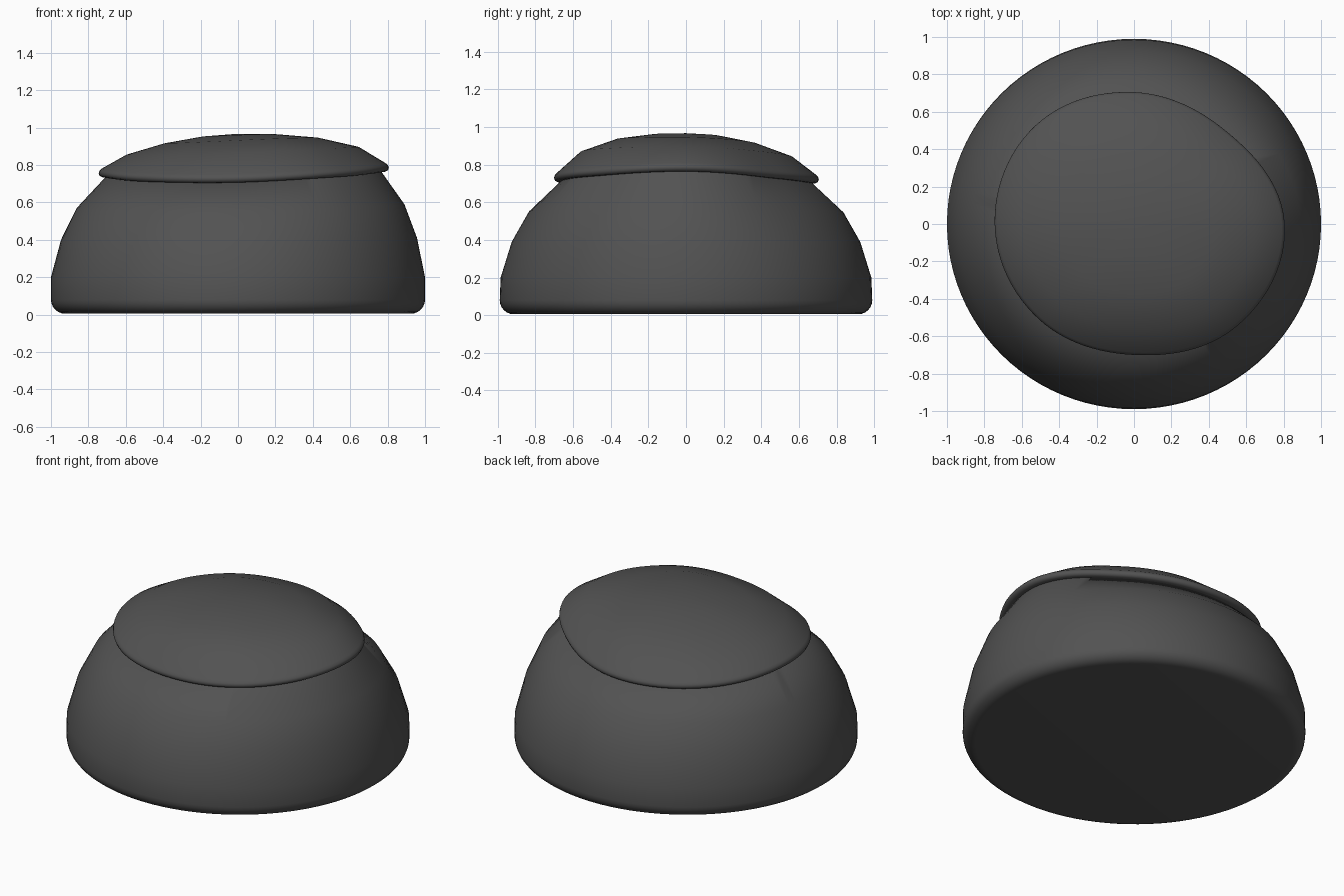
import bpy, math

if "Cube" in bpy.data.objects:
    bpy.data.objects.remove(bpy.data.objects["Cube"])

N = 96  # segments around

mat = bpy.data.materials.new("dark grey")
mat.diffuse_color = (0.085, 0.085, 0.085, 1)
mat.use_nodes = True
mat.node_tree.nodes["Principled BSDF"].inputs["Base Color"].default_value = mat.diffuse_color

# Lid rim radius and height every 45 degrees, starting at +x
RIM_R = [0.806, 0.70, 0.705, 0.745, 0.745, 0.72, 0.70, 0.775]
RIM_Z = [0.785, 0.748, 0.722, 0.738, 0.756, 0.732, 0.728, 0.757]


def around(vals, a):
    """Smooth periodic interpolation of the values around the circle."""
    u = a / (2 * math.pi) * len(vals)
    i = int(math.floor(u))
    t = u - i
    p0, p1, p2, p3 = (vals[(i + k) % len(vals)] for k in (-1, 0, 1, 2))
    return 0.5 * (2 * p1 + (p2 - p0) * t + (2 * p0 - 5 * p1 + 4 * p2 - p3) * t * t
                  + (3 * p1 - p0 - 3 * p2 + p3) * t ** 3)


def loft(name, ring_funcs, bottom, top):
    """Skin rings (each gives radius x, radius y, z at an angle), closed by centre points."""
    verts, faces = [], []
    for fn in ring_funcs:
        for k in range(N):
            a = 2 * math.pi * k / N
            rx, ry, z = fn(a)
            verts.append((rx * math.cos(a), ry * math.sin(a), z))
    rings = len(ring_funcs)
    for j in range(rings - 1):
        for k in range(N):
            m = (k + 1) % N
            faces.append((j * N + k, j * N + m, (j + 1) * N + m, (j + 1) * N + k))
    b = len(verts)
    verts += [bottom, top]
    for k in range(N):
        m = (k + 1) % N
        faces.append((b, m, k))
        faces.append((b + 1, (rings - 1) * N + k, (rings - 1) * N + m))
    me = bpy.data.meshes.new(name)
    me.from_pydata(verts, [], faces)
    me.materials.append(mat)
    ob = bpy.data.objects.new(name, me)
    bpy.context.collection.objects.link(ob)
    bpy.context.view_layer.objects.active = ob
    ob.select_set(True)
    bpy.ops.object.shade_smooth_by_angle(angle=math.radians(50))
    ob.select_set(False)


def base_ring(r, z):
    return lambda a: (r, r * 0.99, z)


def shoulder_ring(tr, tz):
    """Blend from the round wall up to the lid seat."""
    def fn(a):
        seat, zs = 0.95 * around(RIM_R, a), around(RIM_Z, a) - 0.02
        z = 0.2 + (zs - 0.2) * tz
        return (1 + (seat - 1) * tr, 0.985 + (seat - 0.985) * tr, z)
    return fn


def lid_ring(f, dz):
    def fn(a):
        r = f * around(RIM_R, a)
        return (r, r, around(RIM_Z, a) + dz)
    return fn


def crown_ring(f, h, hx, hy):
    """Domed lid rings, fuller towards the right and front."""
    def fn(a):
        r = f * around(RIM_R, a)
        z0 = around(RIM_Z, a) + 0.02
        k = h + hx * math.cos(a) + hy * math.sin(a)
        return (r, r, z0 + (0.967 - z0) * k)
    return fn


# Body: rounded foot, wall and shoulder
foot = [base_ring(0.925 + 0.075 * math.sin(t), 0.005 + 0.075 * (1 - math.cos(t)))
        for t in [math.pi / 2 * i / 6 for i in range(7)]]
loft("body", foot + [shoulder_ring(0, 0), shoulder_ring(0.185, 0.375),
                     shoulder_ring(0.47, 0.69), shoulder_ring(1, 1)],
     (0, 0, 0.005), (0, 0, 0.70))

# Lid: thin rounded lip and domed crown
loft("lid", [lid_ring(0.93, -0.022), lid_ring(0.975, -0.021), lid_ring(0.993, -0.014),
             lid_ring(1.0, 0.0), lid_ring(0.995, 0.012), lid_ring(0.98, 0.024),
             crown_ring(0.80, 0.49, 0.075, -0.04),
             crown_ring(0.53, 0.80, 0.07, -0.04),
             crown_ring(0.25, 0.955, 0.03, -0.015)],
     (0, 0, 0.73), (0, 0, 0.967))
